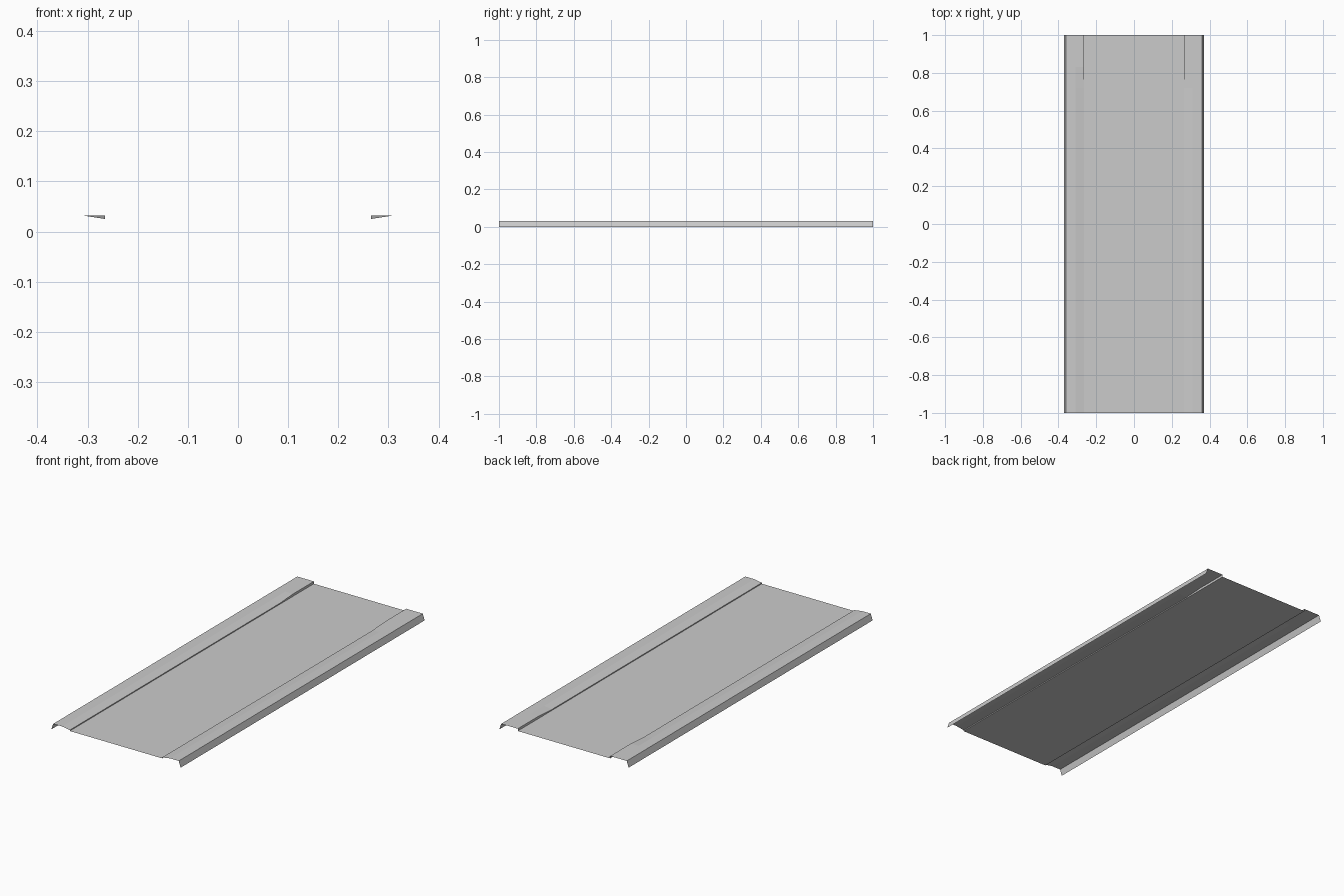
import bpy
import bmesh

if "Cube" in bpy.data.objects:
    bpy.data.objects.remove(bpy.data.objects["Cube"])

TOP, LOW, PANEL = 0.032, 0.025, 0.02


def loft(name, sections):
    """Skin an open sheet through cross-sections, mirrored across x = 0."""
    bm = bmesh.new()
    rows = [[bm.verts.new((x, y, z)) for x, z in pts] for y, pts in sections]
    for a, b in zip(rows, rows[1:]):
        for i in range(len(a) - 1):
            bm.faces.new((a[i], a[i + 1], b[i + 1], b[i]))
    mesh = bpy.data.meshes.new(name)
    bm.to_mesh(mesh)
    bm.free()
    obj = bpy.data.objects.new(name, mesh)
    bpy.context.collection.objects.link(obj)
    mirror = obj.modifiers.new("Mirror", 'MIRROR')
    mirror.use_clip = True
    return obj


# recessed centre sheet
panel = [(0, PANEL), (0.265, PANEL)]
loft("centre_panel", [(-1, panel), (1, panel)])


# side flange: inner step, inner strip, flat top, slanted outer lip
def flange(inner_z):
    return [(0.265, PANEL), (0.265, inner_z), (0.31, TOP),
            (0.36, TOP), (0.371, 0)]


# inner strip dips along the length and lifts level near the back end
loft("side_flange", [(-1, flange(LOW)), (0.72, flange(LOW)),
                     (0.83, flange(TOP)), (1, flange(TOP))])
